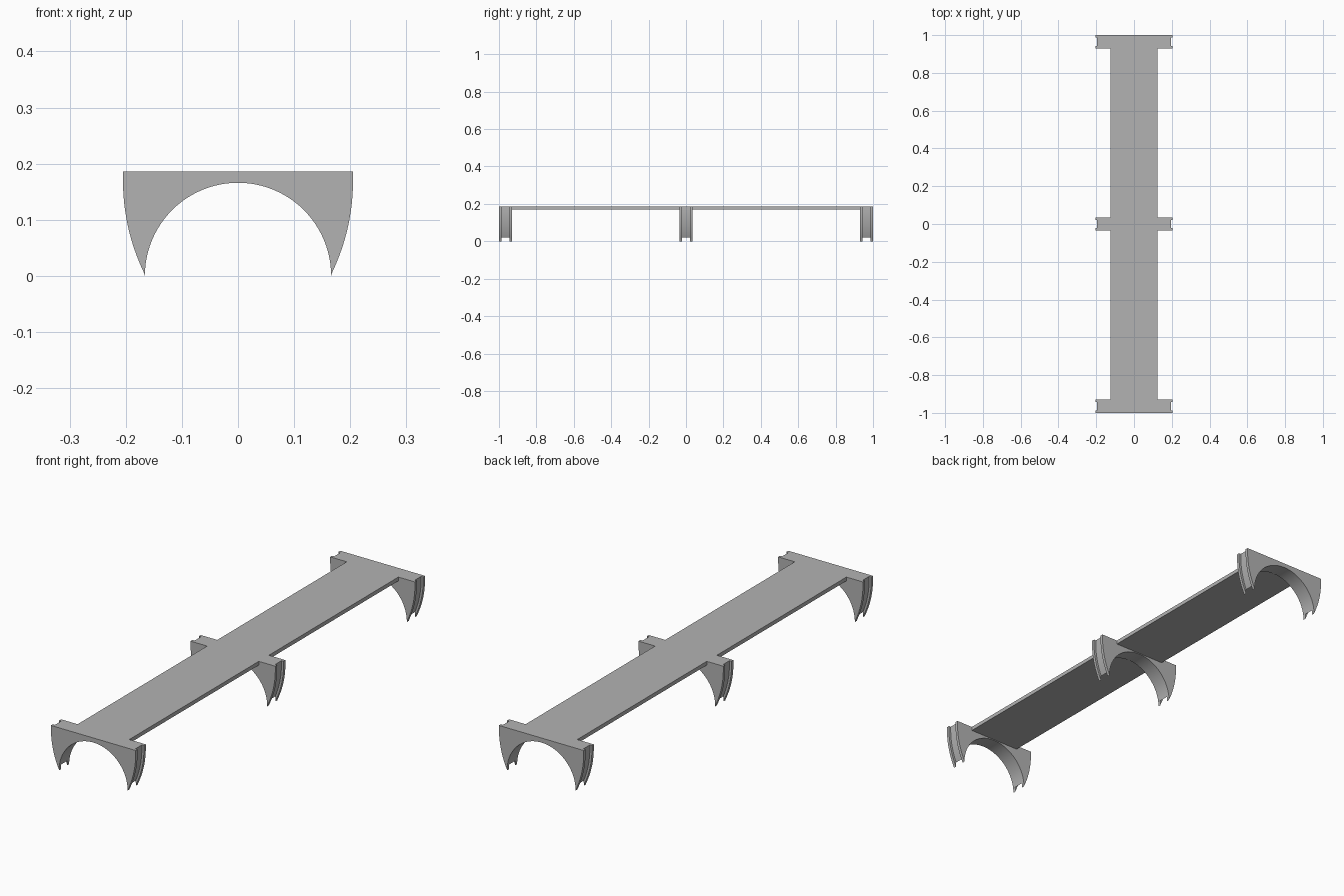
import bpy, bmesh, math

cube = bpy.data.objects.get("Cube")
if cube:
    bpy.data.objects.remove(cube, do_unlink=True)

TOP = 0.186           # height of the deck
ARCH = 0.166          # radius of the pipe arch
HALF = 0.205          # half width of a saddle
SADDLE = 0.07         # saddle length along y
FLANGE = 0.013        # flange width beside the groove
GROOVE = 0.01         # groove depth
BULGE = 0.38          # radius of the curved outer sides

grey = bpy.data.materials.new("Plain Grey")
grey.use_nodes = True
colour = (0.45, 0.45, 0.45, 1)
grey.diffuse_color = colour
grey.node_tree.nodes["Principled BSDF"].inputs["Base Color"].default_value = colour


def prism(name, outline, y0, y1):
    """Extrude an (x, z) outline from y0 to y1."""
    bm = bmesh.new()
    face = bm.faces.new([bm.verts.new((x, y0, z)) for x, z in outline])
    ext = bmesh.ops.extrude_face_region(bm, geom=[face])
    moved = [v for v in ext["geom"] if isinstance(v, bmesh.types.BMVert)]
    bmesh.ops.translate(bm, verts=moved, vec=(0, y1 - y0, 0))
    bmesh.ops.recalc_face_normals(bm, faces=bm.faces)
    mesh = bpy.data.meshes.new(name)
    bm.to_mesh(mesh)
    bm.free()
    mesh.materials.append(grey)
    obj = bpy.data.objects.new(name, mesh)
    bpy.context.collection.objects.link(obj)
    return obj


def side(inset, low, high, steps=16):
    """Points up the bowed outer side, moved inward by inset."""
    points = []
    for i in range(steps + 1):
        z = low + (high - low) * i / steps
        drop = max(0, 0.17 - z)
        points.append((HALF - inset - BULGE + math.sqrt(BULGE**2 - drop**2), z))
    return points


def mirrored(points):
    return [(-x, z) for x, z in reversed(points)]


# Saddle outline: bowed sides above a half-round arch
arch = [(ARCH * math.cos(math.pi * i / 48), ARCH * math.sin(math.pi * i / 48))
        for i in range(49)]
right = side(0, 0.004, TOP)
saddle_outline = right + mirrored(right) + arch[::-1]

# Groove cutter outline: everything outside the inset side
inner = side(GROOVE, -0.02, TOP + 0.02)
cutter_outline = inner + [(0.3, TOP + 0.02), (0.3, -0.02)]

# Three saddles with a channel down each outer side
for name, y in (("front_saddle", -1 + SADDLE / 2), ("middle_saddle", 0),
                ("rear_saddle", 1 - SADDLE / 2)):
    saddle = prism(name, saddle_outline, y - SADDLE / 2, y + SADDLE / 2)
    g = SADDLE / 2 - FLANGE
    cutters = [prism("groove_cutter", outline, y - g, y + g)
               for outline in (cutter_outline, mirrored(cutter_outline))]
    bpy.context.view_layer.objects.active = saddle
    for cutter in cutters:
        cutter.hide_render = True
        mod = saddle.modifiers.new("groove", "BOOLEAN")
        mod.operation = "DIFFERENCE"
        mod.solver = "EXACT"
        mod.object = cutter
        bpy.ops.object.modifier_apply(modifier=mod.name)
    for cutter in cutters:
        bpy.data.objects.remove(cutter, do_unlink=True)
    bpy.ops.object.select_all(action="DESELECT")
    saddle.select_set(True)
    bpy.ops.object.shade_smooth_by_angle(angle=math.radians(30))

# Flat deck spans between the saddles
deck = [(-0.125, 0.169), (0.125, 0.169), (0.125, TOP), (-0.125, TOP)]
prism("front_deck", deck, -1 + SADDLE, -SADDLE / 2)
prism("rear_deck", deck, SADDLE / 2, 1 - SADDLE)
